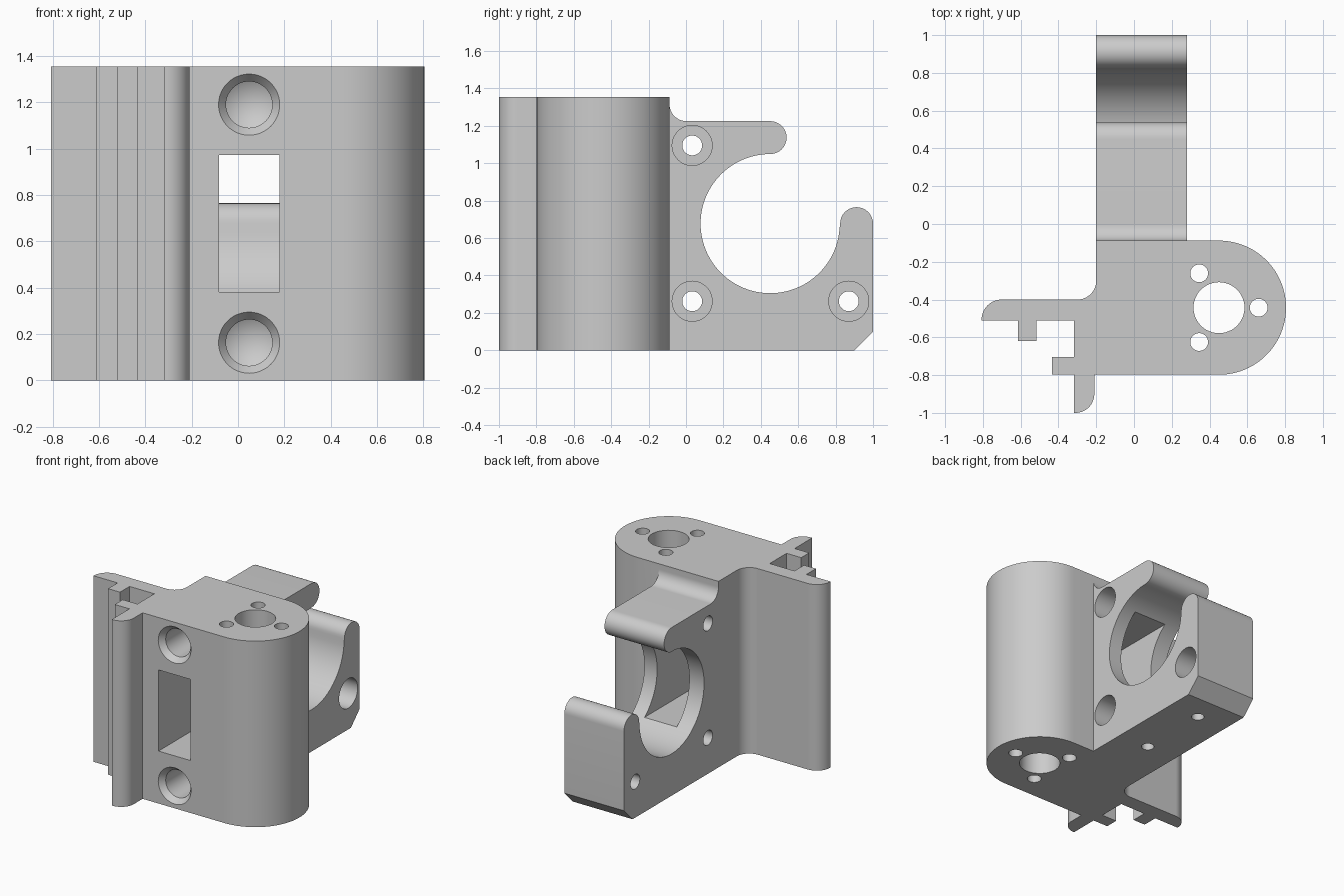
import bpy, bmesh, math
from mathutils import Matrix, Vector

if "Cube" in bpy.data.objects:
    bpy.data.objects.remove(bpy.data.objects["Cube"])

grey = bpy.data.materials.new("light_grey")
grey.diffuse_color = (0.6, 0.6, 0.6, 1)
grey.use_nodes = True
grey.node_tree.nodes["Principled BSDF"].inputs["Base Color"].default_value = grey.diffuse_color


def arc(cx, cy, r, start, end, n=16):
    """Points on an arc, angles in degrees."""
    return [(cx + r * math.cos(math.radians(start + (end - start) * i / n)),
             cy + r * math.sin(math.radians(start + (end - start) * i / n))) for i in range(n + 1)]


def finish(bm, name):
    bmesh.ops.recalc_face_normals(bm, faces=bm.faces)
    mesh = bpy.data.meshes.new(name)
    bm.to_mesh(mesh)
    bm.free()
    mesh.materials.append(grey)
    obj = bpy.data.objects.new(name, mesh)
    bpy.context.collection.objects.link(obj)
    return obj


def extrude(name, points, place, vector):
    """Extrude a 2D outline; place turns (u, v) into a 3D point."""
    bm = bmesh.new()
    face = bm.faces.new([bm.verts.new(place(u, v)) for u, v in points])
    new = bmesh.ops.extrude_face_region(bm, geom=[face])["geom"]
    bmesh.ops.translate(bm, vec=vector, verts=[g for g in new if isinstance(g, bmesh.types.BMVert)])
    return finish(bm, name)


def turned(name, sections, origin, axis, n=48):
    """Round cutter: rings of (radius, distance along axis); radius 0 ends in a point."""
    bm = bmesh.new()
    turn = Vector((0, 0, 1)).rotation_difference(Vector(axis)).to_matrix().to_4x4()
    mat = Matrix.Translation(origin) @ turn
    rings = []
    for r, h in sections:
        pts = arc(0, 0, r, 0, 360, n)[:-1] if r else [(0, 0)]
        rings.append([bm.verts.new(mat @ Vector((x, y, h))) for x, y in pts])
    for a, b in zip(rings, rings[1:]):
        for i in range(n):
            j = (i + 1) % n
            bm.faces.new((a[i], a[j], b[j], b[i]) if len(b) > 1 else (a[i], a[j], b[0]))
    bm.faces.new(rings[0])
    if len(rings[-1]) > 1:
        bm.faces.new(rings[-1])
    return finish(bm, name)


def combine(target, other, operation):
    mod = target.modifiers.new(operation, 'BOOLEAN')
    mod.operation, mod.solver, mod.object = operation, 'EXACT', other
    bpy.context.view_layer.objects.active = target
    bpy.ops.object.modifier_apply(modifier=mod.name)
    bpy.data.objects.remove(other)


# Main body with the slotted rail at the left, seen from above
H = 1.355
body = arc(0.45, -0.443, 0.355, 90, -90, 48)
body += [(-0.21, -0.798)] + arc(-0.31, -0.90, 0.10, 0, -90)
body += [(-0.317, -1.0), (-0.317, -0.797), (-0.435, -0.797), (-0.435, -0.705), (-0.317, -0.705),
         (-0.317, -0.51), (-0.517, -0.51), (-0.517, -0.62), (-0.613, -0.62), (-0.613, -0.51), (-0.807, -0.51)]
body += arc(-0.70, -0.507, 0.107, 180, 90)
body += arc(-0.30, -0.30, 0.10, -90, 0) + [(-0.20, -0.088)]
bracket = extrude("bracket", body, lambda u, v: (u, v, 0), (0, 0, H))

# Hooked clamp arm at the back, seen from the side
hook = [(-0.15, 0), (0.90, 0), (1.0, 0.10)]
hook += arc(0.912, 0.677, 0.088, 0, 180)
hook += arc(0.45, 0.677, 0.372, 0, -270, 72)[1:]
hook += arc(0.45, 1.137, 0.088, -90, 90)[1:]
hook += arc(0.002, 1.315, 0.09, -90, -180) + [(-0.15, 1.315)]
arm = extrude("clamp_arm", hook, lambda u, v: (-0.20, u, v), (0.48, 0, 0))
combine(bracket, arm, 'UNION')

# Vertical rod hole and its three screw holes
cutters = [turned("rod_hole", [(0.135, -0.1), (0.135, H + 0.1)], (0.45, -0.443, 0), (0, 0, 1))]
for angle in (0, 120, 240):
    a = math.radians(angle)
    pos = (0.45 + 0.21 * math.cos(a), -0.443 + 0.21 * math.sin(a), 0)
    cutters.append(turned("rod_screw_hole", [(0.047, -0.1), (0.047, H + 0.1)], pos, (0, 0, 1)))

# Counterbored screw holes through the arm
for y, z in ((0.033, 1.095), (0.033, 0.262), (0.87, 0.262)):
    cutters.append(turned("arm_screw_hole", [(0.107, -0.1), (0.107, 0.32), (0.053, 0.32), (0.053, 0.6)],
                          (0.28, y, z), (-1, 0, 0)))

# Blind holes in the front with bevelled mouths and pointed ends
for z in (1.19, 0.163):
    cutters.append(turned("front_hole", [(0.132, -0.05), (0.132, 0), (0.10, 0.04), (0.10, 0.36), (0, 0.42)],
                          (0.048, -0.798, z), (0, 1, 0)))

# Blind holes under the arm
for y in (0.19, 0.71):
    cutters.append(turned("base_hole", [(0.042, -0.1), (0.042, 0.24)], (0.04, y, 0), (0, 0, 1)))

# Window from the front into the round opening
window = [(-0.082, 0.382), (0.178, 0.382), (0.178, 0.973), (-0.082, 0.973)]
cutters.append(extrude("window", window, lambda u, v: (u, -0.95, v), (0, 1.25, 0)))

for cutter in cutters:
    combine(bracket, cutter, 'DIFFERENCE')

# Smooth the curves and keep the corners sharp
bpy.ops.object.select_all(action='DESELECT')
bracket.select_set(True)
bpy.context.view_layer.objects.active = bracket
bpy.ops.object.shade_smooth_by_angle(angle=math.radians(25))
